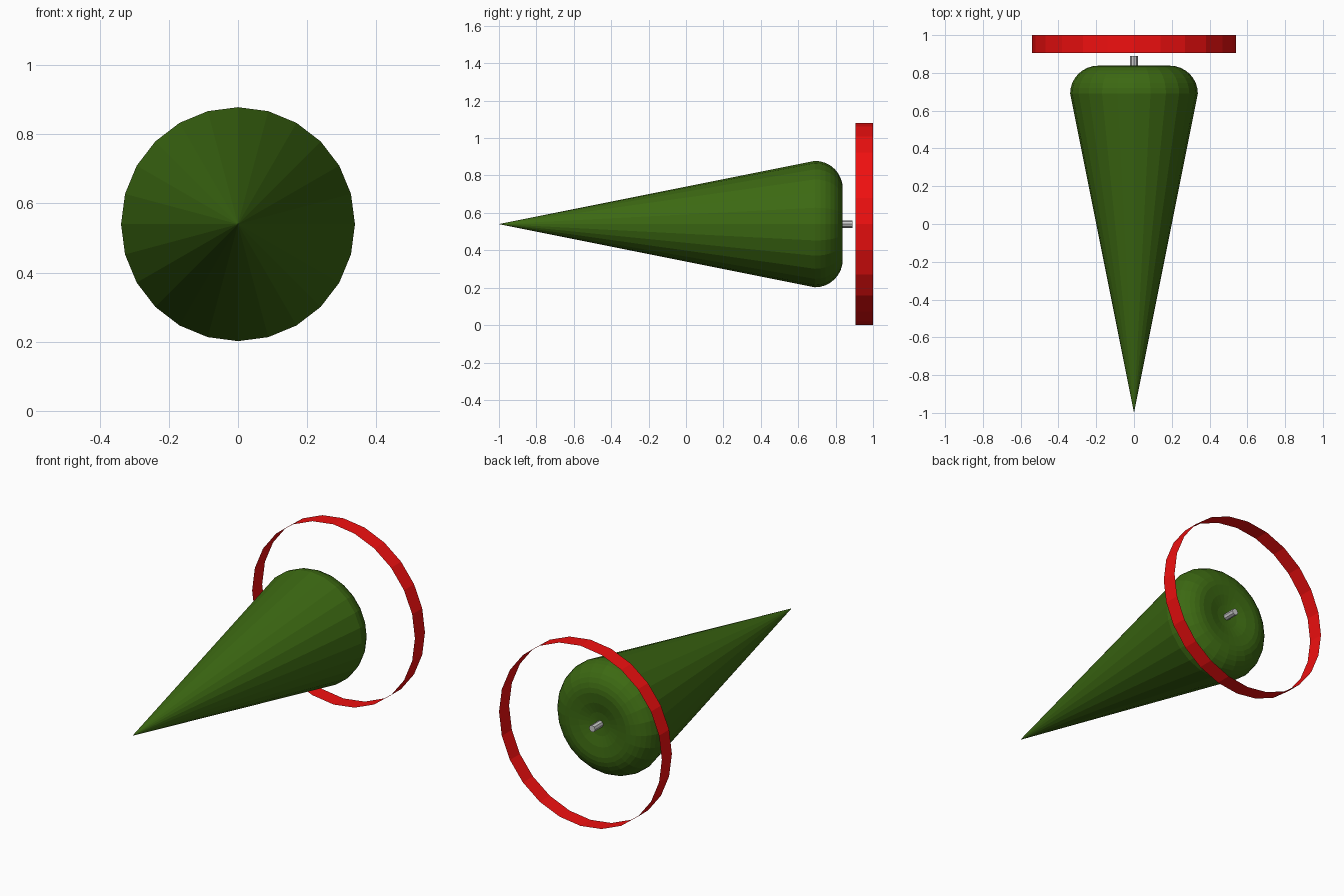
import bpy, bmesh
from math import sin, cos, pi

if "Cube" in bpy.data.objects:
    bpy.data.objects.remove(bpy.data.objects["Cube"])

CZ = 0.54  # height of the shared axis, which runs along y


def material(name, rgb):
    m = bpy.data.materials.new(name)
    m.diffuse_color = (*rgb, 1)
    m.use_nodes = True
    m.node_tree.nodes["Principled BSDF"].inputs["Base Color"].default_value = m.diffuse_color
    return m


def lathe(name, profile, sides, mat=None):
    """Revolve (radius, y) points about the y axis; radius 0 makes a pole."""
    bm = bmesh.new()
    rings = []
    for r, y in profile:
        n = 1 if r == 0 else sides
        rings.append([bm.verts.new((r * cos(2 * pi * i / sides), y,
                                    CZ + r * sin(2 * pi * i / sides)))
                      for i in range(n)])
    for a, b in zip(rings, rings[1:]):
        for i in range(sides):
            j = (i + 1) % sides
            quad = [a[i % len(a)], b[i % len(b)], b[j % len(b)], a[j % len(a)]]
            bm.faces.new(list(dict.fromkeys(quad)))
    bmesh.ops.recalc_face_normals(bm, faces=bm.faces)
    me = bpy.data.meshes.new(name)
    bm.to_mesh(me)
    bm.free()
    ob = bpy.data.objects.new(name, me)
    bpy.context.collection.objects.link(ob)
    if mat:
        me.materials.append(mat)
    return ob


green = material("green", (0.045, 0.14, 0.006))
red = material("red", (0.87, 0.005, 0.005))

# Cone body: sharp nose, rounded rear rim, shallow dished back
rim = [(0.19 + 0.148 * cos(t * pi / 16), 0.69 + 0.148 * sin(t * pi / 16))
       for t in range(9)]
dish = [(0.13, 0.832), (0.07, 0.818), (0, 0.81)]
lathe("cone_body", [(0, -1.0)] + rim + dish, 24, green)

# Short rear shaft
lathe("rear_shaft", [(0, 0.79), (0.02, 0.79), (0.02, 0.89), (0, 0.89)], 8)

# Thin open tail ring
lathe("tail_ring", [(0.54, 0.905), (0.54, 1.0)], 24, red)
